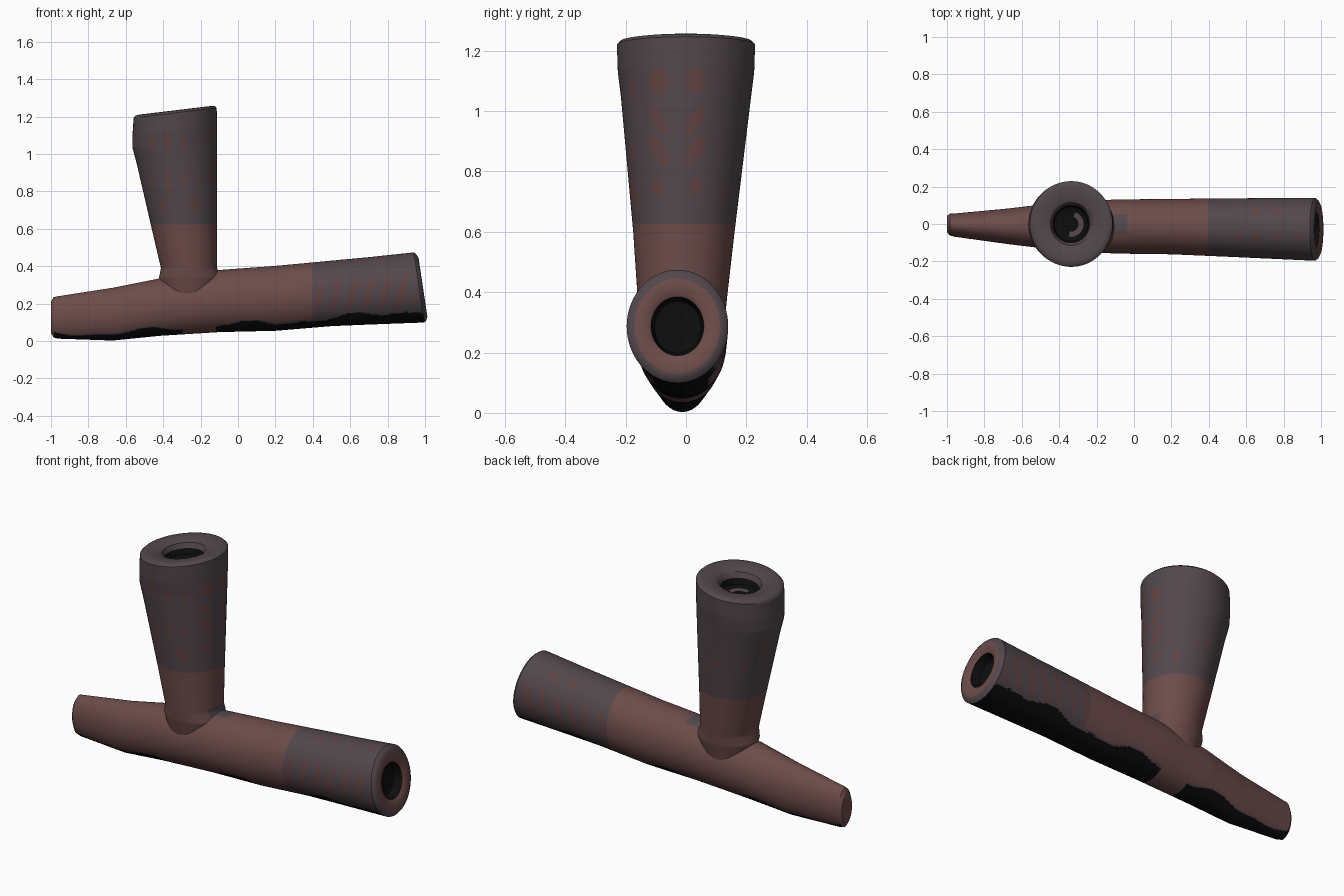
import bpy, bmesh, math
from math import sin, cos, pi, radians

if "Cube" in bpy.data.objects:
    bpy.data.objects.remove(bpy.data.objects["Cube"])

SIDES = 120


def material(name, rgb):
    m = bpy.data.materials.new(name)
    m.diffuse_color = (*rgb, 1)
    m.use_nodes = True
    m.node_tree.nodes["Principled BSDF"].inputs["Base Color"].default_value = m.diffuse_color
    return m


BROWN, GREY, BLACK, SPOT = range(4)
MATS = [material("red brown stone", (0.150, 0.072, 0.067)),
        material("smoky grey", (0.086, 0.064, 0.072)),
        material("soot black", (0.004, 0.004, 0.004)),
        material("worn red mark", (0.118, 0.056, 0.053))]


def lerp_table(table, t):
    """Linear interpolation of station rows keyed by their first value."""
    for a, b in zip(table, table[1:]):
        if t <= b[0]:
            k = max(0, (t - a[0]) / (b[0] - a[0]))
            return [p + (q - p) * k for p, q in zip(a, b)]
    return list(table[-1])


def ramp(t, a, b):
    return min(1, max(0, (t - a) / (b - a)))


def loft(name, stations, point, rule):
    """Skin rings of (position, radius fraction); rule picks each colour or None."""
    bm = bmesh.new()
    angles = [2 * pi * j / SIDES for j in range(SIDES)]
    rings = [[bm.verts.new(point(t, f, a)) for a in angles] for t, f in stations]
    for i in range(len(rings) - 1):
        f = (stations[i][1] + stations[i + 1][1]) / 2
        for j in range(SIDES):
            k = (j + 1) % SIDES
            quad = (rings[i][j], rings[i][k], rings[i + 1][k], rings[i + 1][j])
            c = sum((v.co for v in quad[1:]), quad[0].co.copy()) / 4
            m = rule(c, (j + .5) * 2 * pi / SIDES, f, i)
            if m is not None:
                bm.faces.new(quad).material_index = m
    bmesh.ops.remove_doubles(bm, verts=bm.verts[:], dist=1e-5)
    bmesh.ops.delete(bm, geom=[v for v in bm.verts if not v.link_faces], context='VERTS')
    bmesh.ops.recalc_face_normals(bm, faces=bm.faces[:])
    me = bpy.data.meshes.new(name)
    bm.to_mesh(me)
    bm.free()
    for m in MATS:
        me.materials.append(m)
    ob = bpy.data.objects.new(name, me)
    bpy.context.collection.objects.link(ob)
    bpy.context.view_layer.objects.active = ob
    ob.select_set(True)
    bpy.ops.object.shade_smooth_by_angle(angle=radians(40))
    ob.select_set(False)


# Stem: x, bottom z, top z, left y, right y
STEM = [(-1.0, .022, .232, -.056, .054), (-.96, .013, .24, -.068, .056),
        (-.67, .003, .285, -.108, .083), (-.42, .028, .335, -.138, .113),
        (-.1, .048, .38, -.158, .131), (.2, .055, .402, -.162, .134),
        (.5, .08, .43, -.175, .137), (.98, .10, .475, -.197, .140)]


def stem_point(t, f, a):
    x, zb, zt, yl, yr = lerp_table(STEM, t)
    y = (yl + yr) / 2 + f * (yr - yl) / 2 * cos(a)
    dz = f * (zt - zb) / 2 * sin(a)
    return (t - .15 * ramp(t, .7, .95) * dz, y, (zb + zt) / 2 + dz)


TOP_DOTS = [(.56, -.085), (.65, -.07), (.77, -.07), (.88, -.07), (.65, .07), (.77, .07)]


def stem_rule(c, a, f, i):
    if i > 10 and f < .999:                      # open mouth end
        return BLACK if f < .53 else BROWN if f < .84 else GREY
    if f < .999:
        return BROWN
    x, y, z = c
    _, zb, zt, _, _ = lerp_table(STEM, x)
    t = (z - zb) / (zt - zb)
    # part of the wall covered by the bowl
    if t > .72 and ((x + .26) / .13) ** 2 + ((y + .012) / .115) ** 2 < 1:
        return None
    # sooty underside with a wavy edge and a bare gap
    edge = .12 + .035 * sin(11 * x + 1) + .02 * sin(23 * x)
    edge += .05 * ramp(x, .5, .9)
    gap = -.3 < x < -.12
    if t < edge - (.13 if gap else 0):
        return BLACK
    if t < edge + .02 and not gap:
        return GREY
    if -.13 < x < -.03 and abs(y) < .05 and t > .6:
        return GREY
    if x < .4:
        return BROWN
    # slanted stripes on both sides, dots on top
    if .19 < t < .73 and x < .955:
        s = (x - .25 * (z - .28) - .425) % .088
        if s < .038 - .06 * abs(t - .46):
            return SPOT
    if t > .6 and any((x - u) ** 2 + (y - v) ** 2 < .021 ** 2 for u, v in TOP_DOTS):
        return SPOT
    return GREY


N = 230
stem = [(-.97, 0), (-1.0, .45), (-1.0, .8)]
stem[0] = (-1.0, 0)
stem += [(-.985 + i * 1.953 / N, 1) for i in range(N + 1)]
stem += [(.980, .94), (.989, .84), (.985, .6), (.976, .52), (.93, .46), (.915, 0)]
loft("pipe_stem", stem, stem_point, stem_rule)

# Bowl: z, centre x, radius x, centre y, radius y
BOWL = [(.22, -.26, .13, -.012, .12), (.34, -.257, .165, -.012, .144),
        (.39, -.262, .15, -.012, .149), (.6, -.287, .174, -.007, .168),
        (1.05, -.338, .227, 0, .216), (1.13, -.338, .226, 0, .226),
        (1.22, -.336, .222, 0, .229)]


def bowl_point(t, f, a):
    _, cx, rx, cy, ry = lerp_table(BOWL, t)
    dx = f * rx * cos(a)
    return (cx + dx, cy + f * ry * sin(a), t + .12 * ramp(t, .95, 1.15) * dx)


# Painted marks: angle, z, half width, half height
MARKS = [(-123, 1.07, .018, .05), (-101, 1.07, .018, .055), (-78, 1.06, .009, .04),
         (-55, 1.07, .012, .04), (-80, 1.17, .010, .013), (-138, .86, .013, .03),
         (-106, .84, .017, .08), (-80, .86, .012, .045), (-61, .86, .018, .02),
         (-120, .73, .022, .035), (-67, .73, .034, .042), (95, .84, .016, .03),
         (135, .82, .015, .045), (165, .90, .009, .09), (75, .80, .016, .025),
         (46, .73, .018, .03)]
# mirrored leaf-like pairs on the +x side: z, half width, half height, slant
PAIRS = [(1.10, .034, .044, 0), (.97, .024, .048, .5), (.87, .026, .050, .5),
         (.75, .022, .032, .2)]


def bowl_rule(c, a, f, i):
    if f < .999:                                 # rim and smoky hole
        deg = (math.degrees(a) + 180) % 360 - 180
        if .18 < f < .3 and -100 < deg < 70:
            return GREY
        return BLACK if f < .455 + .02 * sin(3 * a) else GREY
    x, y, z = c
    if z < .41 and cos(a) > .88:                 # grey smudge at the joint
        return GREY
    if z < .625:
        return BROWN
    r = lerp_table(BOWL, z)[2]
    for deg, mz, w, h in MARKS:
        d = (a - radians(deg) + pi) % (2 * pi) - pi
        if (d * r / w) ** 2 + ((z - mz) / h) ** 2 < 1:
            return SPOT
    if cos(a) > .5:
        side = abs(y + .03) - .062
        for mz, w, h, slant in PAIRS:
            lean = slant * (z - mz) * (1 if y > -.03 else -1)
            lean = lean * (-1 if y > -.03 else 1) if y > -.03 else lean
            if ((side + lean) / w) ** 2 + ((z - mz) / h) ** 2 < 1:
                return SPOT
    return GREY


M = 150
bowl = [(.22 + i * 1.0 / M, 1) for i in range(M + 1)]
bowl += [(1.231, .95), (1.234, .86), (1.228, .6), (1.218, .5), (1.19, .45),
         (1.16, .40), (1.15, .3), (1.15, .18), (1.15, 0)]
loft("pipe_bowl", bowl, bowl_point, bowl_rule)
